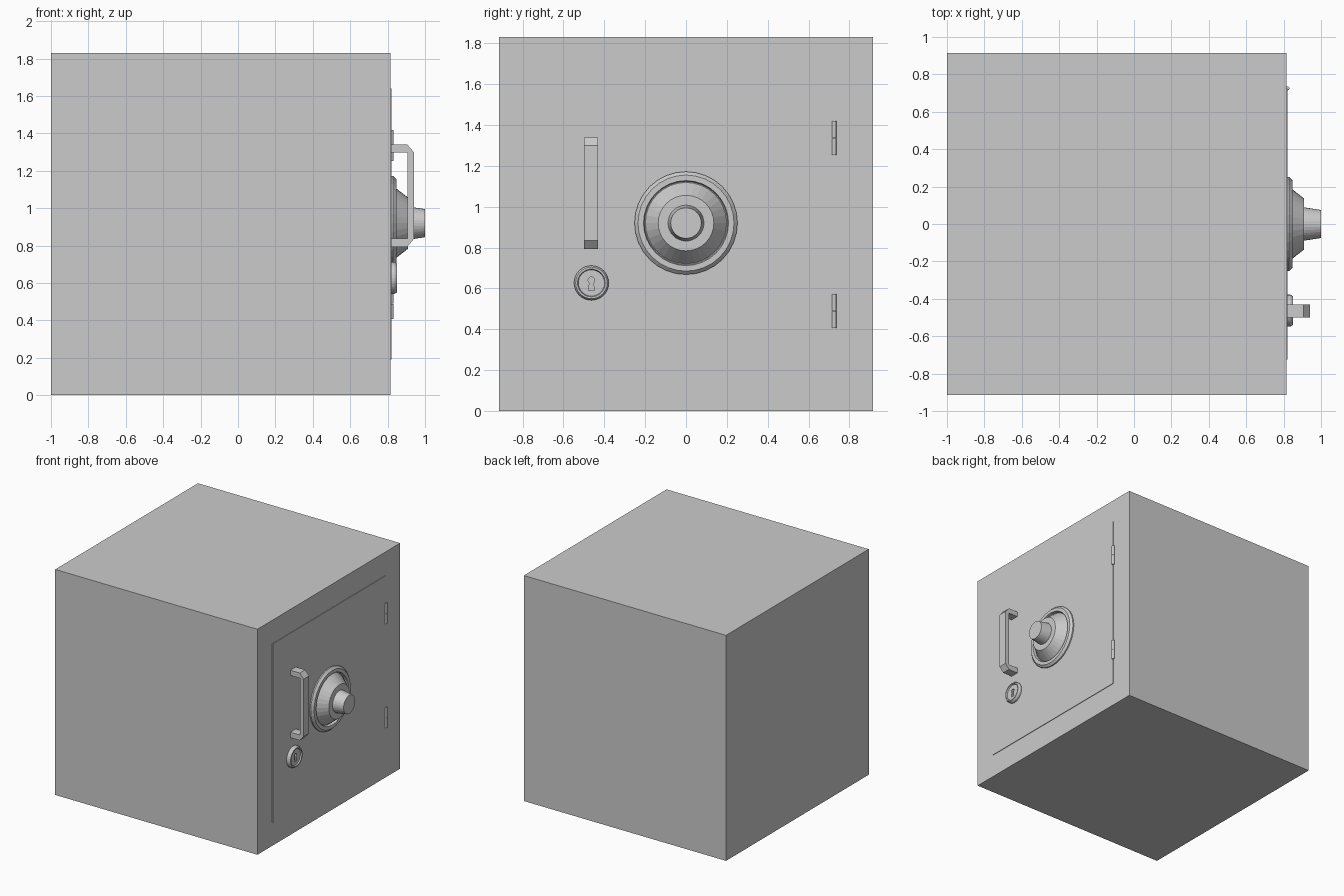
import bpy, bmesh
from math import sin, cos, pi
from mathutils import Vector

if "Cube" in bpy.data.objects:
    bpy.data.objects.remove(bpy.data.objects["Cube"])


def make(name, verts, faces):
    me = bpy.data.meshes.new(name)
    me.from_pydata(verts, [], faces)
    bm = bmesh.new()
    bm.from_mesh(me)
    bmesh.ops.remove_doubles(bm, verts=bm.verts, dist=1e-5)
    bmesh.ops.recalc_face_normals(bm, faces=bm.faces)
    bm.to_mesh(me)
    bm.free()
    ob = bpy.data.objects.new(name, me)
    bpy.context.collection.objects.link(ob)
    return ob


def prism(name, outline, direction):
    """Extrude a planar outline of 3D points."""
    n, d = len(outline), Vector(direction)
    a = [Vector(p) for p in outline]
    faces = [tuple(range(n)), tuple(range(n, 2 * n))]
    faces += [(i, (i + 1) % n, (i + 1) % n + n, i + n) for i in range(n)]
    return make(name, a + [p + d for p in a], faces)


def box(name, x0, x1, y0, y1, z0, z1):
    return prism(name, [(x0, y0, z0), (x0, y1, z0), (x0, y1, z1), (x0, y0, z1)], (x1 - x0, 0, 0))


def lathe(name, profile, y, z, sides):
    """Spin (x, radius) pairs about an axis along x, capping both ends."""
    verts = [(x, y + r * cos(2 * pi * k / sides), z + r * sin(2 * pi * k / sides))
             for x, r in profile for k in range(sides)]
    faces = [(i * sides + k, i * sides + (k + 1) % sides,
              (i + 1) * sides + (k + 1) % sides, (i + 1) * sides + k)
             for i in range(len(profile) - 1) for k in range(sides)]
    last = (len(profile) - 1) * sides
    faces += [tuple(range(sides)), tuple(range(last, last + sides))]
    return make(name, verts, faces)


FACE = 0.815   # front plane of the safe body
DOOR = 0.82    # front plane of the door

# Body and slightly raised door
box("safe_body", -1, FACE, -0.915, 0.915, 0, 1.83)
box("door", FACE - 0.02, DOOR, -0.725, 0.725, 0.19, 1.64)

# Combination dial: rim, cone and knob
lathe("dial_rim", [(FACE, 0.252), (0.83, 0.252), (0.847, 0.235), (0.847, 0.208), (0.825, 0.203)],
      0, 0.92, 32)
lathe("dial_cone", [(FACE, 0.201), (0.83, 0.198), (0.91, 0.136)], 0, 0.92, 32)
lathe("dial_knob", [(0.90, 0.088), (0.915, 0.088), (1.0, 0.075)], 0, 0.92, 32)

# Pull handle with chamfered outer corners
handle = [(FACE, 1.34), (0.905, 1.34), (0.94, 1.30), (0.94, 0.835), (0.905, 0.793), (FACE, 0.793),
          (FACE, 0.837), (0.905, 0.837), (0.905, 1.298), (FACE, 1.298)]
prism("pull_handle", [(x, -0.5, z) for x, z in handle], (0, 0.07, 0))

# Key lock with a recessed plug
LY, LZ = -0.463, 0.627
lock = lathe("key_lock", [(FACE, 0.085), (0.836, 0.085), (0.85, 0.077), (0.85, 0.068), (0.84, 0.064)],
             LY, LZ, 32)

# Keyhole outline: round top joined to a flared slot
hole = [(0.016 * cos(a), 0.013 + 0.016 * sin(a))
        for a in [pi * (-0.3 + 1.6 * i / 14) for i in range(15)]]
hole += [(-0.014, -0.036), (0.014, -0.036)]
cutter = prism("keyhole_cutter", [(0.826, LY + y, LZ + z) for y, z in hole], (0.05, 0, 0))
cutter.hide_render = True
cutter.hide_set(True)
cut = lock.modifiers.new("keyhole", "BOOLEAN")
cut.operation = "DIFFERENCE"
cut.object = cutter

# Two hinges, each made of two knuckles
for label, zc in (("lower", 0.49), ("upper", 1.336)):
    for part, z0 in (("bottom", zc - 0.083), ("top", zc + 0.001)):
        ring = [(0.82 + 0.011 * cos(2 * pi * k / 16), 0.725 + 0.011 * sin(2 * pi * k / 16), z0)
                for k in range(16)]
        prism(f"{label}_hinge_{part}_knuckle", ring, (0, 0, 0.082))
